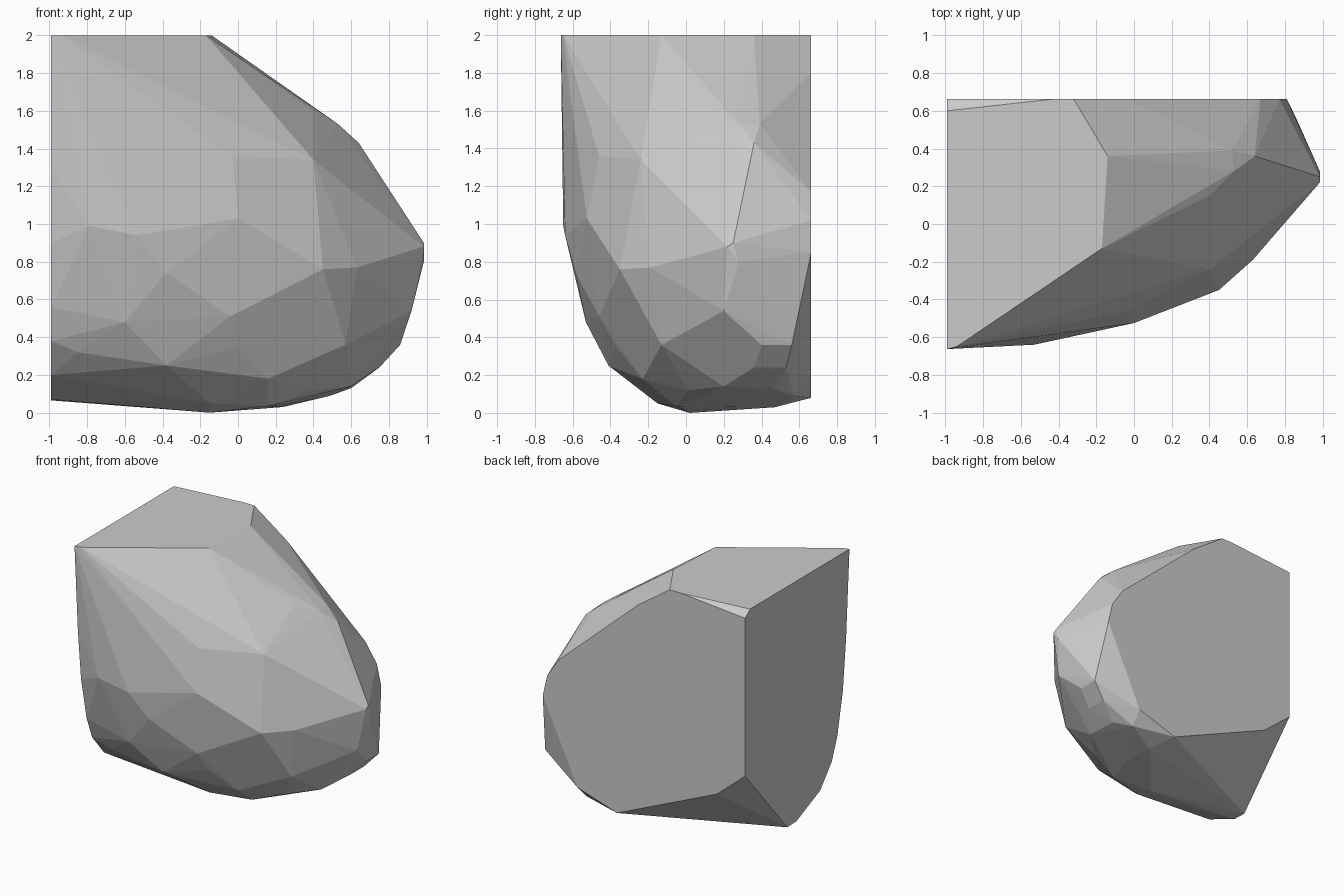
import bpy, bmesh, math

# Flat cut outlines: back (x, z), left side (y, z), top (x, y)
BACK = [(-.99, 1.95), (-.99, .68), (-.74, .47), (.15, .08), (.5, .19),
        (.81, .85), (.77, 1.02), (.67, 1.17), (-.035, 1.8)]
LEFT = [(-.62, 1.3), (-.58, .90), (-.51, .56), (-.44, .38), (-.29, .2),
        (.01, .07), (.127, .065)]
TOP = [(-.99, -.663), (-.94, -.65), (-.17, -.13), (-.14, .36), (-.32, .663),
       (-.42, .663), (-.99, .6)]

# Corners of the rounded, chipped outer surface
CHIPS = [
    (-.79, -.65, .99), (-.53, -.64, .94), (0, -.525, 1.03), (.45, -.35, .76), (.63, -.19, .77),
    (-.38, -.585, .74), (-.04, -.46, .51), (-.6, -.53, .48), (-.38, -.41, .25), (0, -.37, .35),
    (-.85, -.42, .32), (.57, -.13, .36), (.16, -.23, .18), (.4, .01, .12),
    (.16, -.05, .035), (.24, .2, .04), (.24, .47, .03), (-.15, .02, 0), (-.15, -.15, .05),
    (.6, .2, .14), (.6, .46, .13), (.49, .57, .09), (.75, .36, .24), (.75, .53, .24),
    (.86, .4, .36), (.86, .56, .36), (.92, .2, .54),
    (.985, .22, .88), (.985, .28, .8), (.985, .25, .9),
    (-.03, -.46, 1.36), (.4, -.24, 1.34), (.42, -.23, 1.22), (.53, .07, 1.26),
    (.4, .15, 1.6), (.64, .36, 1.43), (.53, .28, 1.53), (.52, .39, 1.53),
]

points = [(x, .663, z) for x, z in BACK]
points += [(-.99, y, z) for y, z in LEFT]
points += [(x, y, 2) for x, y in TOP]
points += CHIPS

# Rock: faceted hull with coplanar triangles merged
bm = bmesh.new()
for p in points:
    bm.verts.new(p)
bmesh.ops.convex_hull(bm, input=bm.verts[:])
loose = [v for v in bm.verts if not v.link_faces]
bmesh.ops.delete(bm, geom=loose, context='VERTS')
bmesh.ops.dissolve_limit(bm, angle_limit=math.radians(1), verts=bm.verts[:], edges=bm.edges[:])
bmesh.ops.recalc_face_normals(bm, faces=bm.faces[:])

mesh = bpy.data.meshes.new("rock")
bm.to_mesh(mesh)
bm.free()
rock = bpy.data.objects.new("rock", mesh)
bpy.context.collection.objects.link(rock)
